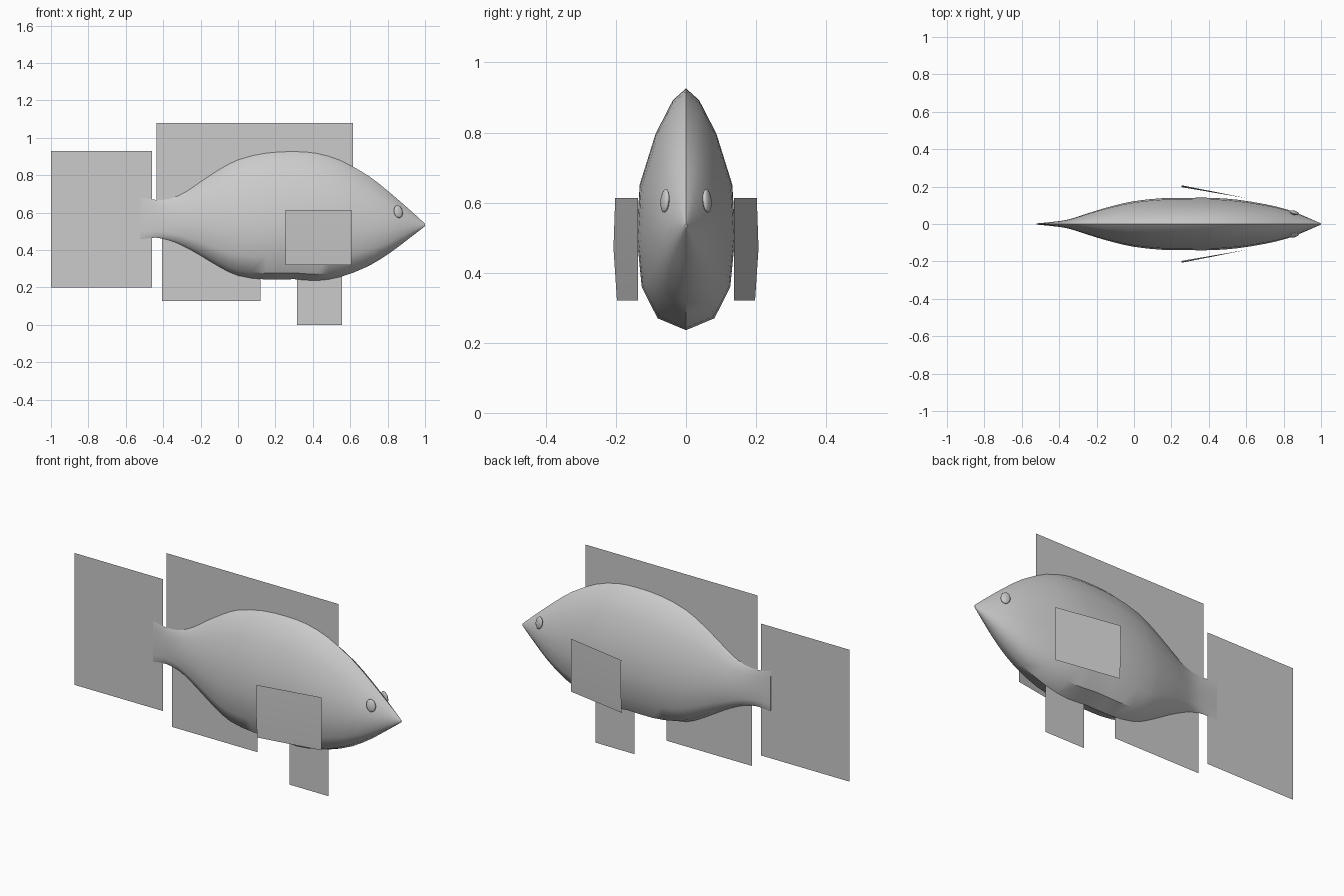
import bpy
import bmesh
import math
from mathutils import Vector

default_cube = bpy.data.objects.get("Cube")
if default_cube:
    bpy.data.objects.remove(default_cube, do_unlink=True)

# One plain grey for the whole fish
grey = bpy.data.materials.new("plain grey")
grey.use_nodes = True
grey_colour = (0.6, 0.6, 0.6, 1)
grey.diffuse_color = grey_colour
grey.node_tree.nodes["Principled BSDF"].inputs["Base Color"].default_value = grey_colour


def add_object(name, bm, smooth_angle=None):
    """Turn a bmesh into a named object with the grey material."""
    mesh = bpy.data.meshes.new(name)
    bm.to_mesh(mesh)
    bm.free()
    mesh.materials.append(grey)
    obj = bpy.data.objects.new(name, mesh)
    bpy.context.collection.objects.link(obj)
    if smooth_angle:
        bpy.ops.object.select_all(action="DESELECT")
        obj.select_set(True)
        bpy.context.view_layer.objects.active = obj
        bpy.ops.object.shade_smooth_by_angle(angle=math.radians(smooth_angle))
    return obj


def spline(a, b, c, d, t):
    """Catmull-Rom point between b and c, with uneven station spacing."""
    span = c.x - b.x
    slope_b = (c - a) / (c.x - a.x) * span
    slope_c = (d - b) / (d.x - b.x) * span
    return (b * (2*t**3 - 3*t**2 + 1) + slope_b * (t**3 - 2*t**2 + t)
            + c * (3*t**2 - 2*t**3) + slope_c * (t**3 - t**2))


# Body outline: x, top, bottom, half width
outline = [Vector(station) for station in (
    (-.52, .682, .458, .003), (-.44, .668, .466, .011), (-.36, .675, .45, .022),
    (-.28, .71, .415, .046), (-.2, .765, .37, .072), (-.1, .83, .31, .1),
    (0, .882, .263, .122), (.15, .918, .242, .138), (.3, .926, .244, .14),
    (.42, .917, .236, .14), (.55, .878, .257, .13), (.7, .795, .315, .106),
    (.82, .7, .39, .077), (.91, .622, .458, .042), (.97, .568, .504, .016),
    (1, .54, .528, .003))]
stations = []
for i in range(len(outline) - 1):
    before = outline[i - 1] if i else outline[i] * 2 - outline[i + 1]
    after = outline[i + 2] if i + 2 < len(outline) else outline[i + 1] * 2 - outline[i]
    for t in (0, .5):
        stations.append(spline(before, outline[i], outline[i + 1], after, t))
stations.append(outline[-1])

# Cross-section of one flank: width share, height share from belly to back
flank = [(0, 1), (.27, .95), (.62, .81), (.94, .6), (1, .39), (.9, .18), (.58, .05), (0, 0)]
section = flank + [(-w, h) for w, h in reversed(flank[1:-1])]

bm = bmesh.new()
rings = [[bm.verts.new((x, w * width, low + h * (high - low))) for w, h in section]
         for x, high, low, width in stations]
for ring, following in zip(rings, rings[1:]):
    for i in range(len(section)):
        j = (i + 1) % len(section)
        bm.faces.new((ring[i], ring[j], following[j], following[i]))
bm.faces.new(rings[0])
bm.faces.new(rings[-1])
bmesh.ops.recalc_face_normals(bm, faces=bm.faces)
add_object("body", bm, 40)


# Upright single-sheet fins on the centre line
def sheet_fin(name, x_min, x_max, z_min, z_max):
    bm = bmesh.new()
    bm.faces.new([bm.verts.new(p) for p in (
        (x_min, 0, z_min), (x_max, 0, z_min), (x_max, 0, z_max), (x_min, 0, z_max))])
    add_object(name, bm)


sheet_fin("tail_fin", -1, -.46, .2, .93)
sheet_fin("dorsal_fin", -.437, .615, .6, 1.08)
sheet_fin("anal_fin", -.405, .12, .127, .52)
sheet_fin("pelvic_fin", .315, .555, 0, .3)

# Paired side fins, slightly bowed, and eyes
for side, label in ((1, "left"), (-1, "right")):
    bm = bmesh.new()
    rows = [[bm.verts.new((.255, side * y, z)), bm.verts.new((.608, side * .137, z))]
            for y, z in ((.197, .32), (.207, .47), (.202, .613))]
    for low, high in zip(rows, rows[1:]):
        bm.faces.new((low[0], low[1], high[1], high[0]))
    add_object(label + "_pectoral_fin", bm, 30)

    bm = bmesh.new()
    bmesh.ops.create_uvsphere(bm, u_segments=12, v_segments=8, radius=1)
    eye = add_object(label + "_eye", bm, 50)
    eye.scale = (.025, .011, .034)
    eye.location = (.857, side * .06, .605)
    eye.rotation_euler = (side * .13, -.2, side * -.35)
